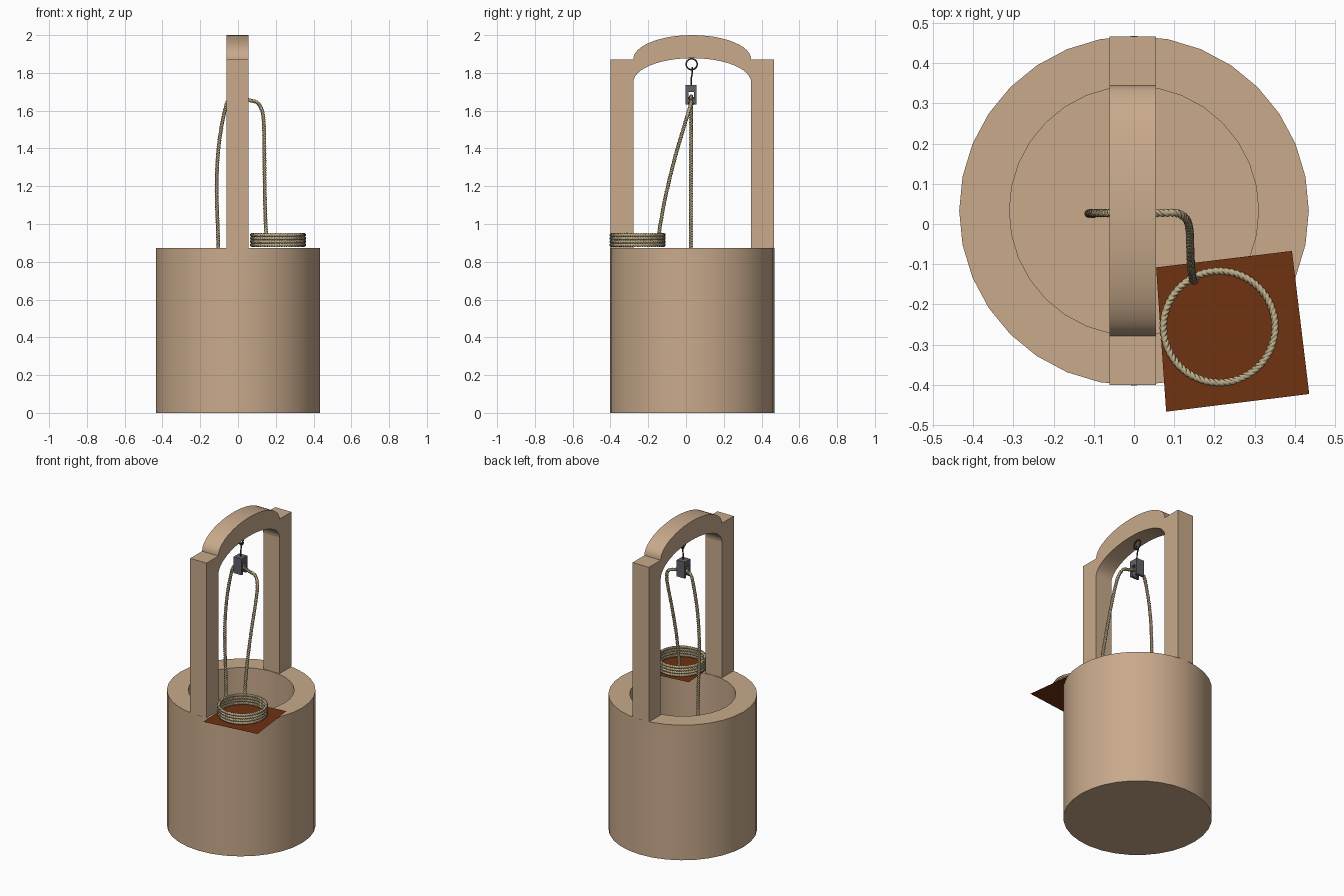
import bpy, bmesh, math
from mathutils import Vector, Matrix

if "Cube" in bpy.data.objects:
    bpy.data.objects.remove(bpy.data.objects["Cube"])

CY = 0.033  # centre of the well in y


def material(name, rgb):
    m = bpy.data.materials.new(name)
    m.diffuse_color = (*rgb, 1)
    m.use_nodes = True
    m.node_tree.nodes["Principled BSDF"].inputs["Base Color"].default_value = m.diffuse_color
    return m


WOOD = material("tan", (0.58, 0.40, 0.26))
CLOTH = material("brown", (0.16, 0.032, 0.005))
ROPE = material("rope", (0.52, 0.42, 0.25))
METAL = material("metal", (0.12, 0.12, 0.14))
DARK = material("dark_metal", (0.05, 0.05, 0.055))


def finish(name, verts, faces, mat, smooth=None):
    me = bpy.data.meshes.new(name)
    me.from_pydata([tuple(v) for v in verts], [], faces)
    bm = bmesh.new()
    bm.from_mesh(me)
    bmesh.ops.recalc_face_normals(bm, faces=bm.faces)
    bm.to_mesh(me)
    bm.free()
    me.materials.append(mat)
    ob = bpy.data.objects.new(name, me)
    bpy.context.collection.objects.link(ob)
    if smooth:
        bpy.context.view_layer.objects.active = ob
        ob.select_set(True)
        bpy.ops.object.shade_smooth_by_angle(angle=math.radians(smooth))
        ob.select_set(False)
    return ob


def box(name, lo, hi, mat):
    v = [(x, y, z) for x in (lo[0], hi[0]) for y in (lo[1], hi[1]) for z in (lo[2], hi[2])]
    f = [(0, 1, 3, 2), (4, 6, 7, 5), (0, 4, 5, 1), (2, 3, 7, 6), (0, 2, 6, 4), (1, 5, 7, 3)]
    return finish(name, v, f, mat)


def lathe(name, profile, n, mat, matrix, smooth=40):
    """Spin a (radius, z) profile and cap both ends."""
    verts, faces = [], []
    for r, z in profile:
        for i in range(n):
            a = 2 * math.pi * i / n
            verts.append(matrix @ Vector((r * math.cos(a), r * math.sin(a), z)))
    for k in range(len(profile) - 1):
        for i in range(n):
            j = (i + 1) % n
            faces.append((k * n + i, k * n + j, (k + 1) * n + j, (k + 1) * n + i))
    last = (len(profile) - 1) * n
    faces += [tuple(range(n))[::-1], tuple(range(last, last + n))]
    return finish(name, verts, faces, mat, smooth)


def catmull(pts, per=40):
    pts = [Vector(p) for p in pts]
    pts = [2 * pts[0] - pts[1]] + pts + [2 * pts[-1] - pts[-2]]
    out = []
    for a, b, c, d in zip(pts, pts[1:], pts[2:], pts[3:]):
        for i in range(per):
            t = i / per
            out.append(0.5 * (2 * b + (c - a) * t + (2 * a - 5 * b + 4 * c - d) * t ** 2
                              + (3 * b - a - 3 * c + d) * t ** 3))
    return out + [pts[-2]]


def resample(path, step):
    out, carry = [path[0]], 0.0
    for a, b in zip(path, path[1:]):
        length = (b - a).length
        d = step - carry
        while d <= length:
            out.append(a.lerp(b, d / length))
            d += step
        carry = length - (d - step)
    return out


def sweep(path, radius, ref, sides=12, twist=0.0, lobes=0, closed=False):
    """Tube along a path; lobes and twist give it the look of laid strands."""
    n, verts, faces = len(path), [], []
    u = Vector(ref)
    for k, p in enumerate(path):
        if closed:
            t = path[(k + 1) % n] - path[k - 1]
        else:
            t = path[min(k + 1, n - 1)] - path[max(k - 1, 0)]
        t.normalize()
        u = (u - t * u.dot(t)).normalized()
        w = t.cross(u)
        for i in range(sides):
            a = 2 * math.pi * i / sides
            r = radius * (0.72 + 0.28 * abs(math.sin(lobes * a / 2))) if lobes else radius
            a += k * twist
            verts.append(p + r * (u * math.cos(a) + w * math.sin(a)))
    for k in range(n if closed else n - 1):
        k2 = (k + 1) % n
        for i in range(sides):
            j = (i + 1) % sides
            faces.append((k * sides + i, k * sides + j, k2 * sides + j, k2 * sides + i))
    if not closed:
        faces += [tuple(range(sides))[::-1], tuple(range((n - 1) * sides, n * sides))]
    return verts, faces


def circle(c, r, n, u, v):
    return [Vector(c) + r * (Vector(u) * math.cos(2 * math.pi * i / n)
                             + Vector(v) * math.sin(2 * math.pi * i / n)) for i in range(n)]


# Well wall with open shaft
lathe("well_wall", [(0.435, 0), (0.435, 0.872), (0.31, 0.872), (0.31, 0.06)], 32, WOOD,
      Matrix.Translation((0, CY, 0)))

# Posts standing on the rim
X0, X1 = -0.061, 0.055
box("front_post", (X0, -0.40, 0.872), (X1, -0.279, 1.87), WOOD)
box("back_post", (X0, 0.345, 0.872), (X1, 0.466, 1.87), WOOD)

# Arched crossbeam
N = 24
verts, faces = [], []
for i in range(N + 1):
    a = math.pi * i / N
    y, z = CY - 0.312 * math.cos(a), 0.128 * math.sin(a)
    verts += [(X0, y, 1.872 + z), (X1, y, 1.872 + z), (X1, y, 1.75 + z), (X0, y, 1.75 + z)]
for i in range(N):
    for k in range(4):
        m = (k + 1) % 4
        faces.append((4 * i + k, 4 * i + m, 4 * i + 4 + m, 4 * i + 4 + k))
faces += [(0, 1, 2, 3), tuple(range(4 * N, 4 * N + 4))]
finish("arch_beam", verts, faces, WOOD, 40)

# Hanging ring and hook wire
PY = 0.027
ring = circle((0, 0.03, 1.846), 0.029, 32, (0, 1, 0), (0, 0, 1))
finish("hanging_ring", *sweep(ring, 0.004, (1, 0, 0), 8, closed=True), DARK, 60)
wire = catmull([(0.012, 0.034, 1.832), (0.012, 0.034, 1.818), (0, 0.033, 1.808),
                (-0.008, 0.032, 1.82), (0, 0.033, 1.80), (0, 0.027, 1.765), (0, PY, 1.73)], 8)
finish("hook_wire", *sweep(wire, 0.004, (0, 1, 0), 8), DARK, 60)

# Pulley block: head, two cheeks and a grooved wheel
box("pulley_head", (-0.03, PY - 0.029, 1.70), (0.027, PY + 0.029, 1.737), METAL)
for name, s in (("front_cheek", -1), ("back_cheek", 1)):
    ya, yb = sorted((PY + s * 0.029, PY + s * 0.015))
    box(name, (-0.03, ya, 1.632), (0.027, yb, 1.70), METAL)
lathe("pulley_wheel", [(0.022, -0.015), (0.016, -0.004), (0.016, 0.004), (0.022, 0.015)], 20, METAL,
      Matrix.Translation((0, PY, 1.652)) @ Matrix.Rotation(math.pi / 2, 4, 'X'), 30)

# Rope running from the shaft, over the pulley and down to the coil
R, STEP, PITCH = 0.0105, 0.005, 0.04
hang = [(-0.10, 0.025, 0.10), (-0.103, 0.025, 0.6), (-0.105, 0.026, 0.9), (-0.113, 0.026, 1.2),
        (-0.10, 0.027, 1.43), (-0.062, 0.027, 1.63), (-0.03, 0.027, 1.666), (0.0, 0.027, 1.676),
        (0.06, 0.027, 1.656), (0.105, 0.027, 1.64), (0.13, 0.012, 1.59), (0.138, -0.015, 1.50),
        (0.14, -0.06, 1.345), (0.142, -0.105, 1.16), (0.147, -0.138, 0.985), (0.152, -0.14, 0.935)]
path = resample(catmull(hang), STEP)
finish("hanging_rope", *sweep(path, R, (0, 1, 0), 12, 2 * math.pi * STEP / PITCH, 3), ROPE, 60)

# Coiled rope in stacked rounds
for k in range(4):
    loop = circle((0.212, -0.256, 0.889 + 0.0175 * k), 0.139, 176, (1, 0, 0), (0, 1, 0))
    finish("rope_coil_%d" % (k + 1),
           *sweep(loop, 0.0102, (0, 0, 1), 12, 2 * math.pi / 8, 3, True), ROPE, 60)

# Cloth under the coil
finish("cloth", [(0.055, -0.108, 0.878), (0.393, -0.067, 0.878),
                 (0.436, -0.423, 0.878), (0.08, -0.467, 0.878)], [(3, 2, 1, 0)], CLOTH)
